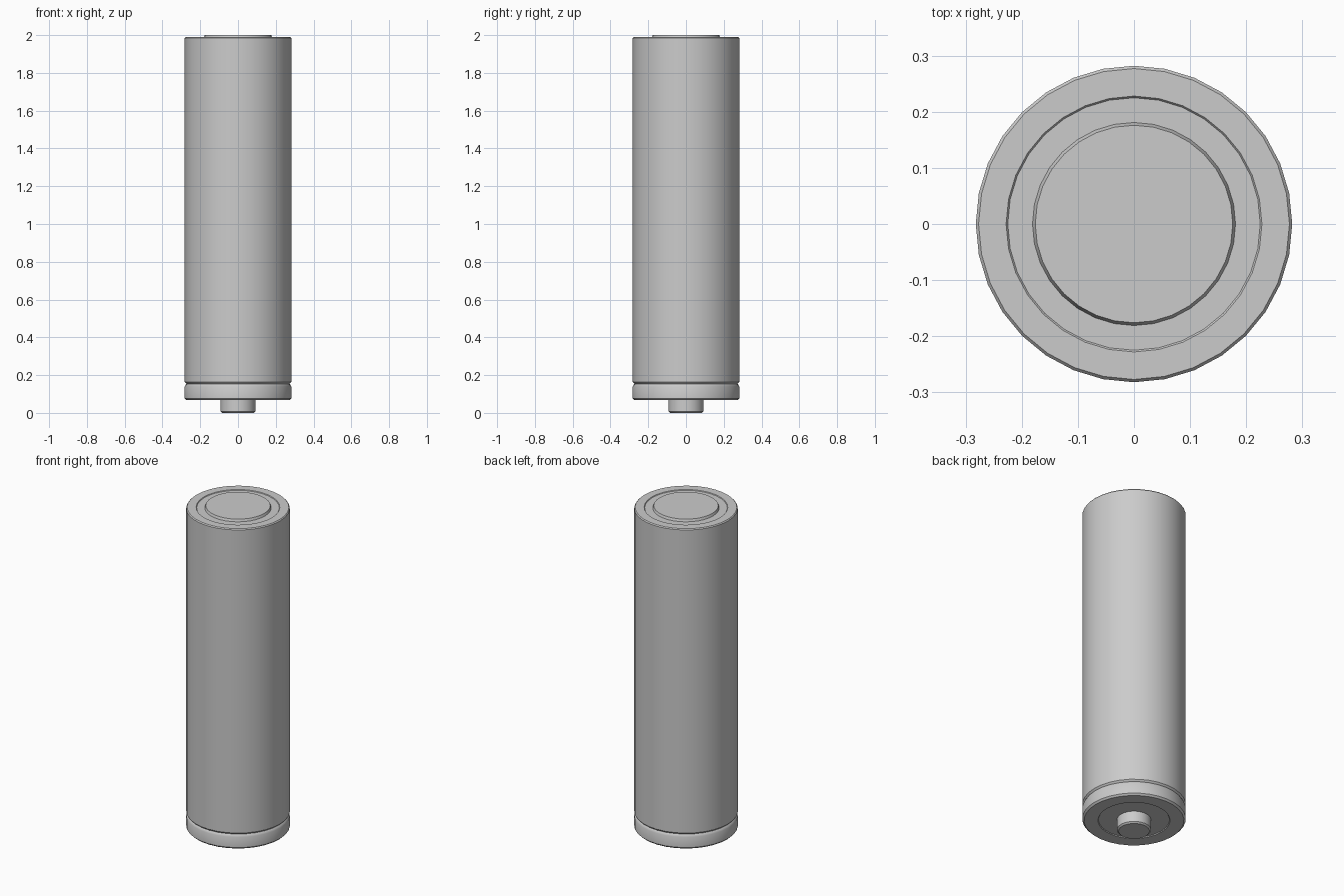
import bpy, bmesh, math

if "Cube" in bpy.data.objects:
    bpy.data.objects.remove(bpy.data.objects["Cube"])

SIDES = 32
metal = bpy.data.materials.new("grey_metal")
metal.diffuse_color = (0.6, 0.6, 0.6, 1)
metal.use_nodes = True
metal.node_tree.nodes["Principled BSDF"].inputs["Base Color"].default_value = metal.diffuse_color


def lathe(name, profile, sides=SIDES):
    """Spin a closed (radius, z) profile around z; radius 0 marks a pole."""
    bm = bmesh.new()
    rings = []
    for r, z in profile:
        if r == 0:
            rings.append([bm.verts.new((0, 0, z))] * sides)
        else:
            rings.append([bm.verts.new((r * math.cos(2 * math.pi * i / sides),
                                        r * math.sin(2 * math.pi * i / sides), z))
                          for i in range(sides)])
    for a, b in zip(rings, rings[1:]):
        for i in range(sides):
            j = (i + 1) % sides
            bm.faces.new(list(dict.fromkeys((a[i], a[j], b[j], b[i]))))
    bmesh.ops.recalc_face_normals(bm, faces=bm.faces)
    mesh = bpy.data.meshes.new(name)
    bm.to_mesh(mesh)
    bm.free()
    mesh.materials.append(metal)
    obj = bpy.data.objects.new(name, mesh)
    bpy.context.collection.objects.link(obj)
    bpy.ops.object.select_all(action='DESELECT')
    obj.select_set(True)
    bpy.context.view_layer.objects.active = obj
    bpy.ops.object.shade_smooth_by_angle(angle=math.radians(35))
    return obj


# Casing: contact rim below, crimped groove, long wall, stepped top with raised disc
lathe("battery_casing", [
    (0, 0.072), (0.193, 0.072), (0.196, 0.067), (0.272, 0.067),
    (0.282, 0.077), (0.282, 0.140), (0.277, 0.150), (0.273, 0.154),
    (0.277, 0.158), (0.282, 0.164), (0.282, 1.984), (0.277, 1.990),
    (0.228, 1.990), (0.225, 1.986), (0.181, 1.986), (0.176, 2.0), (0, 2.0)])

# Small terminal button underneath
lathe("terminal_button", [
    (0, 0.0), (0.084, 0.0), (0.093, 0.008), (0.093, 0.074), (0, 0.074)], 24)
